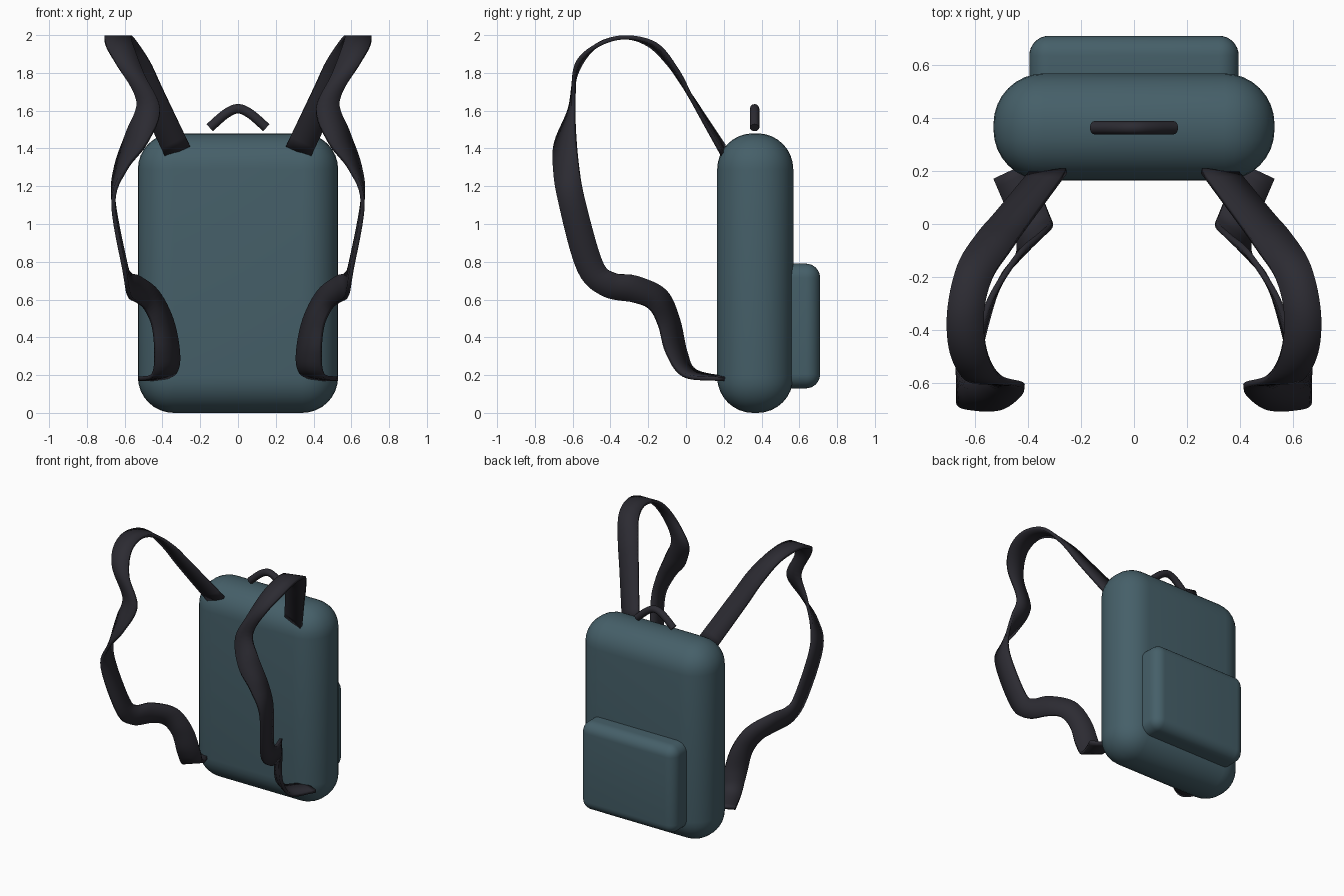
import bpy, bmesh
from mathutils import Vector

cube = bpy.data.objects.get("Cube")
if cube:
    bpy.data.objects.remove(cube, do_unlink=True)


def make_material(name, rgb):
    mat = bpy.data.materials.new(name)
    mat.use_nodes = True
    color = (*rgb, 1.0)
    mat.diffuse_color = color
    bsdf = mat.node_tree.nodes["Principled BSDF"]
    bsdf.inputs["Base Color"].default_value = color
    bsdf.inputs["Roughness"].default_value = 0.8
    return mat


teal = make_material("teal_fabric", (0.06, 0.115, 0.14))
webbing = make_material("dark_webbing", (0.025, 0.024, 0.032))


def finish(name, bm, mat, angle=0.9):
    bmesh.ops.recalc_face_normals(bm, faces=bm.faces)
    mesh = bpy.data.meshes.new(name)
    bm.to_mesh(mesh)
    bm.free()
    mesh.materials.append(mat)
    obj = bpy.data.objects.new(name, mesh)
    bpy.context.collection.objects.link(obj)
    bpy.ops.object.select_all(action='DESELECT')
    bpy.context.view_layer.objects.active = obj
    obj.select_set(True)
    bpy.ops.object.shade_smooth_by_angle(angle=angle)
    return obj


def rounded_box(name, low, high, radius, mat):
    bm = bmesh.new()
    bmesh.ops.create_cube(bm, size=1)
    low, high = Vector(low), Vector(high)
    for v in bm.verts:
        v.co = (low + high) / 2 + v.co * (high - low)
    bmesh.ops.bevel(bm, geom=bm.edges[:], offset=radius, segments=8,
                    profile=0.5, affect='EDGES')
    return finish(name, bm, mat)


def spline(points, steps):
    """Catmull-Rom curve through the points."""
    pts = [2 * points[0] - points[1], *points, 2 * points[-1] - points[-2]]
    out = []
    for a, b, c, d in zip(pts, pts[1:], pts[2:], pts[3:]):
        for i in range(steps):
            t = i / steps
            out.append(b + (c - a) * t / 2
                       + (a - 2.5 * b + 2 * c - d / 2) * t * t
                       + (1.5 * (b - c) + (d - a) / 2) * t ** 3)
    return out + [points[-1]]


# Main bag and raised back pocket
rounded_box("bag_body", (-.53, .165, 0), (.53, .568, 1.48), .19, teal)
rounded_box("back_pocket", (-.395, .45, .13), (.395, .71, .79), .075, teal)

# Shoulder strap: centre of the band, then half its width as a vector
STRAP = [
    ((.32, .20, 1.385), (.065, 0, -.03)),
    ((.46, .02, 1.68), (.06, .02, -.035)),
    ((.53, -.07, 1.83), (.065, .025, -.02)),
    ((.60, -.18, 1.95), (.068, .02, 0)),
    ((.635, -.33, 1.988), (.07, 0, 0)),
    ((.625, -.48, 1.94), (.07, 0, 0)),
    ((.57, -.58, 1.82), (.068, 0, .02)),
    ((.475, -.605, 1.63), (.062, .01, .02)),
    ((.535, -.64, 1.46), (.05, .05, .03)),
    ((.62, -.635, 1.3), (.025, .065, .01)),
    ((.66, -.605, 1.12), (0, .07, .01)),
    ((.60, -.51, .78), (0, .065, .03)),
    ((.575, -.41, .68), (0, .035, .06)),
    ((.53, -.27, .655), (0, .01, .07)),
    ((.46, -.15, .6), (-.03, .04, .05)),
    ((.40, -.09, .48), (-.05, .05, .02)),
    ((.375, -.05, .32), (-.062, .05, 0)),
    ((.39, .02, .21), (-.063, .032, .01)),
    ((.465, .2, .18), (-.065, .03, 0)),
]


def strap(name, side):
    centres = spline([Vector(c) for c, w in STRAP], 6)
    widths = spline([Vector(w) for c, w in STRAP], 6)
    bm = bmesh.new()
    rows = []
    for c, w in zip(centres, widths):
        row = []
        for k in (-1, 0, 1):
            p = c + w * k
            row.append(bm.verts.new((side * p.x, p.y, p.z)))
        rows.append(row)
    for a, b in zip(rows, rows[1:]):
        for k in range(2):
            bm.faces.new((a[k], a[k + 1], b[k + 1], b[k]))
    obj = finish(name, bm, webbing)
    mod = obj.modifiers.new("thickness", 'SOLIDIFY')
    mod.thickness = .022
    mod.offset = 0
    return obj


strap("left_shoulder_strap", 1)
strap("right_shoulder_strap", -1)

# Carry handle: round tube arched over the top
half = [Vector((.15, .363, 1.51)), Vector((.065, .363, 1.583))]
mirrored = [Vector((-p.x, p.y, p.z)) for p in reversed(half)]
path = spline(half + [Vector((0, .363, 1.61))] + mirrored, 6)
bm = bmesh.new()
rings = []
for i, p in enumerate(path):
    tangent = (path[min(i + 1, len(path) - 1)] - path[max(i - 1, 0)]).normalized()
    frame = tangent.to_track_quat('Z', 'Y')
    ring = bmesh.ops.create_circle(bm, segments=12, radius=.025)["verts"]
    for v in ring:
        v.co = p + frame @ v.co
    rings.append(ring)
for a, b in zip(rings, rings[1:]):
    for k in range(12):
        n = (k + 1) % 12
        bm.faces.new((a[k], a[n], b[n], b[k]))
bm.faces.new(rings[0])
bm.faces.new(rings[-1])
finish("carry_handle", bm, webbing)
